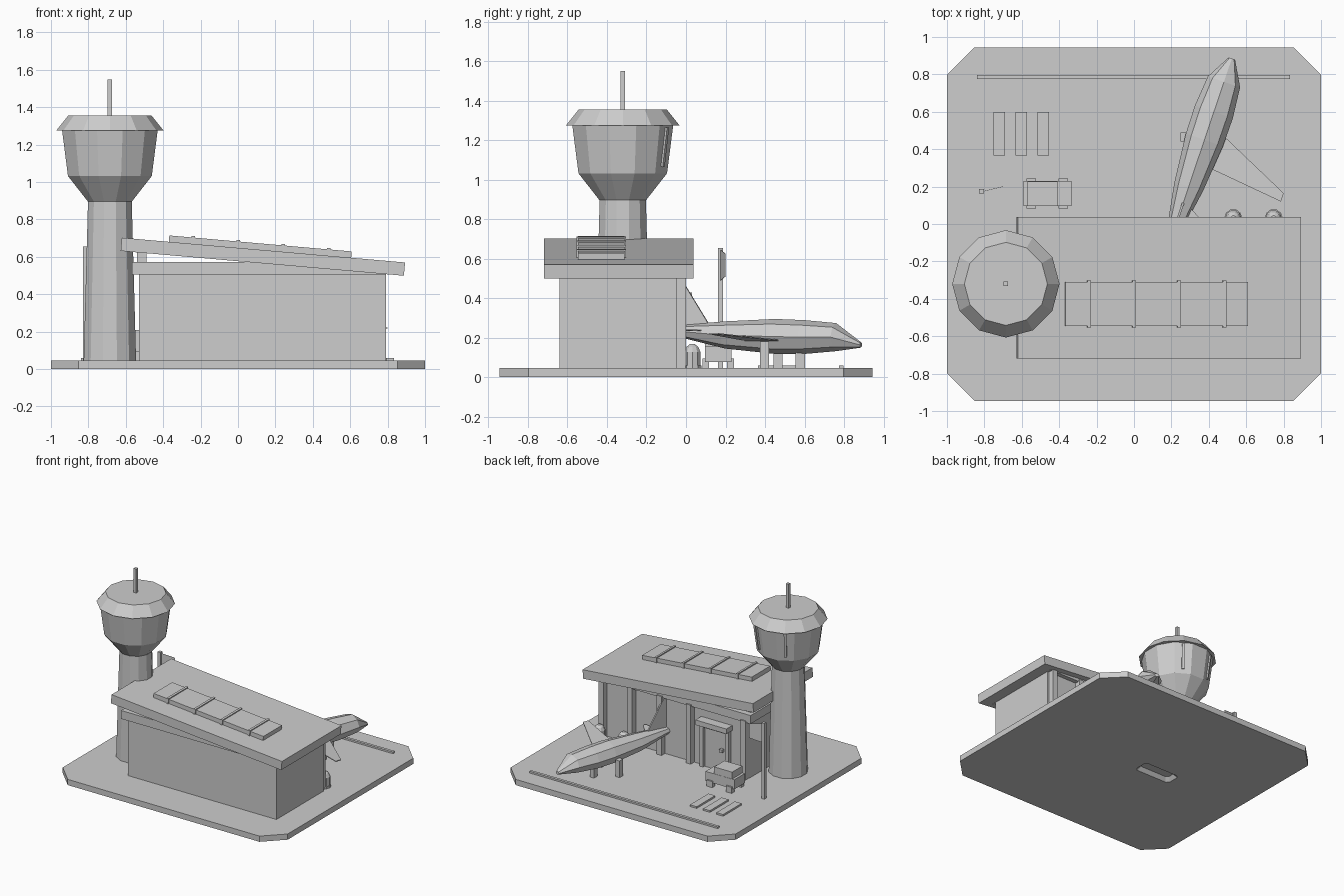
import bpy, bmesh, math
from mathutils import Vector, Matrix

old = bpy.data.objects.get("Cube")
if old:
    bpy.data.objects.remove(old, do_unlink=True)

grey = bpy.data.materials.new("plain_grey")
grey.use_nodes = True
grey.diffuse_color = (0.61, 0.61, 0.61, 1)
grey.node_tree.nodes["Principled BSDF"].inputs["Base Color"].default_value = (0.61, 0.61, 0.61, 1)

G = 0.046  # height of the ground surface


def add(name, bm):
    bmesh.ops.recalc_face_normals(bm, faces=bm.faces)
    mesh = bpy.data.meshes.new(name)
    bm.to_mesh(mesh)
    bm.free()
    mesh.materials.append(grey)
    ob = bpy.data.objects.new(name, mesh)
    bpy.context.collection.objects.link(ob)
    return ob


def box(name, x, y, z, matrix=None):
    """Box from three (low, high) ranges."""
    bm = bmesh.new()
    bmesh.ops.create_cube(bm, size=1)
    for v in bm.verts:
        v.co = [(r[0] + r[1]) / 2 + c * (r[1] - r[0]) for r, c in zip((x, y, z), v.co)]
    if matrix:
        bm.transform(matrix)
    return add(name, bm)


def loft(name, rings):
    """Closed skin over equal-length rings of points."""
    bm = bmesh.new()
    rows = [[bm.verts.new(p) for p in ring] for ring in rings]
    n = len(rows[0])
    for a, b in zip(rows, rows[1:]):
        for i in range(n):
            j = (i + 1) % n
            bm.faces.new((a[i], a[j], b[j], b[i]))
    bm.faces.new(rows[0][::-1])
    bm.faces.new(rows[-1])
    return add(name, bm)


def chamfered(name, cx, cy, cut, levels):
    """Slab with cut corners; levels give half length, half width and height."""
    rings = []
    for hx, hy, z in levels:
        outline = [(hx, cut - hy), (hx, hy - cut), (hx - cut, hy), (cut - hx, hy),
                   (-hx, hy - cut), (-hx, cut - hy), (cut - hx, -hy), (hx - cut, -hy)]
        rings.append([(cx + x, cy + y, z) for x, y in outline])
    return loft(name, rings)


def turned(name, cx, cy, profile, sides, shift=0.0):
    """Faceted solid of revolution from (radius, z) pairs; shift is a part of one side."""
    turn = [2 * math.pi * (i + shift) / sides for i in range(sides)]
    return loft(name, [[(cx + r * math.cos(a), cy + r * math.sin(a), z) for a in turn]
                       for r, z in profile])


def plate(name, points, offset):
    """Polygon thickened evenly along an offset vector."""
    off = Vector(offset) / 2
    return loft(name, [[Vector(p) - off for p in points], [Vector(p) + off for p in points]])


# Ground slab with cut corners and a tapered slot underneath
ground = chamfered("ground_slab", 0, 0, 0.148, [(1, 0.945, 0), (1, 0.945, G)])
cutter = chamfered("slot_cutter", -0.22, 0, 0.02, [(0.165, 0.07, -0.01), (0.135, 0.04, 0.03)])
cutter.hide_render = True
mod = ground.modifiers.new("slot", "BOOLEAN")
mod.object = cutter
mod.solver = "EXACT"
bpy.context.view_layer.objects.active = ground
bpy.ops.object.modifier_apply(modifier="slot")
bpy.data.objects.remove(cutter, do_unlink=True)

# Raised ground marks
box("long_ground_stripe", (-0.84, 0.835), (0.775, 0.797), (G, 0.06))
for x in (-0.72, -0.603, -0.485):
    box("short_ground_stripe", (x - 0.03, x + 0.03), (0.365, 0.6), (G, 0.06))

# Terminal building
box("terminal_walls", (-0.53, 0.79), (-0.64, -0.045), (G, 0.52))
box("wall_top_beam", (-0.567, 0.79), (-0.675, -0.01), (0.506, 0.573))
for y in (-0.6, -0.08):
    box("roof_post", (-0.54, -0.49), (y - 0.025, y + 0.025), (0.565, 0.65))
for x in (0.755, 0.5, 0.24, -0.02, -0.505):
    box("wall_pillar", (x - 0.022, x + 0.022), (-0.05, 0), (G, 0.52))

# Sloping roof and solar panel share one tilted frame
slope = Matrix.Translation((0.136, 0, 0.636)) @ Matrix.Rotation(math.radians(5), 4, "Y")
box("sloping_roof", (-0.76, 0.76), (-0.718, 0.038), (-0.071, 0), slope)
box("solar_panel", (-0.508, 0.471), (-0.546, -0.311), (-0.005, 0.034), slope)
for x in (-0.38, -0.139, 0.102, 0.347):
    box("panel_bar", (x - 0.009, x + 0.009), (-0.554, -0.303), (0, 0.042), slope)

# Door, frame, handle and awning
box("door", (-0.34, -0.15), (-0.05, -0.03), (G, 0.375))
for x in (-0.355, -0.13):
    box("door_jamb", (x - 0.015, x + 0.015), (-0.05, -0.01), (G, 0.395))
box("door_lintel", (-0.37, -0.115), (-0.05, -0.01), (0.365, 0.395))
box("door_awning", (-0.38, -0.105), (-0.05, 0.03), (0.39, 0.43))
box("door_handle", (-0.315, -0.29), (-0.035, -0.005), (0.205, 0.23))

# Control tower
TX, TY = -0.685, -0.32
turned("tower_stem", TX, TY, [(0.145, G), (0.138, 0.295), (0.121, 0.9)], 12, 0.5)
turned("tower_cab", TX, TY, [(0.122, 0.896), (0.232, 1.032), (0.265, 1.28)], 12, 0.5)
turned("tower_roof", TX, TY, [(0.287, 1.275), (0.222, 1.356)], 12)
box("tower_mast", (TX - 0.012, TX + 0.012), (TY - 0.012, TY + 0.012), (1.35, 1.549))
for angle in (60, 120):
    lean = (Matrix.Translation((TX, TY, 1.165)) @ Matrix.Rotation(math.radians(angle), 4, "Z")
            @ Matrix.Translation((0.242, 0, 0)) @ Matrix.Rotation(0.128, 4, "Y"))
    box("cab_mullion", (-0.01, 0.01), (-0.01, 0.01), (-0.1, 0.1), lean)

# Flagpole and pennant
box("flagpole", (-0.828, -0.803), (0.163, 0.188), (G, 0.655))
plate("flag", [(-0.805, 0.175, 0.645), (-0.805, 0.175, 0.49),
               (-0.7, 0.2, 0.51), (-0.7, 0.2, 0.625)], (0, 0.002, 0))

# Round-topped bollards
for x in (0.531, 0.747):
    turned("bollard", x, 0.032, [(0.048, G), (0.048, 0.06), (0.043, 0.06), (0.043, 0.128),
                                 (0.032, 0.153), (0.013, 0.168)], 10)

# Baggage cart
box("cart_body", (-0.59, -0.335), (0.095, 0.23), (0.078, 0.155))
box("cart_cab", (-0.57, -0.41), (0.097, 0.228), (0.155, 0.21))
for x in (-0.55, -0.378):
    for y in (0.1, 0.225):
        box("cart_wheel", (x - 0.025, x + 0.025), (y - 0.017, y + 0.017), (G, 0.095))

# Aircraft: fuselage stations give y, half width, bottom and top
across = Vector((0.947, -0.32, 0))
stations = [(-0.06, 0.035, 0.21, 0.262), (0.2, 0.08, 0.145, 0.283), (0.45, 0.105, 0.118, 0.295),
            (0.6, 0.107, 0.118, 0.289), (0.76, 0.091, 0.132, 0.274), (0.885, 0.018, 0.15, 0.178)]


def axis(y, z=0):
    return Vector((0.225 + 0.337 * y, y, z))


rings = []
for y, half, low, high in stations:
    rings.append([axis(y, (low + high) / 2) + across * half * math.cos(a)
                  + Vector((0, 0, (high - low) / 2 * math.sin(a)))
                  for a in (math.tau * i / 8 for i in range(8))])
loft("fuselage", rings)
plate("wing", [(0.46, 0.49, 0.185), (0.8, 0.165, 0.22),
               (0.785, 0.12, 0.22), (0.38, 0.31, 0.185)], (0, 0, 0.006))
plate("tailplane", [(0.27, 0.12, 0.235), (0.39, -0.01, 0.24),
                    (0.37, -0.03, 0.24), (0.23, 0.0, 0.235)], (0, 0, 0.006))
plate("tail_fin", [axis(-0.05, 0.24), axis(-0.05, 0.5), axis(-0.025, 0.5), axis(0.115, 0.27),
                   axis(0.1, 0.24)], across * 0.012)
for x, y in ((0.415, 0.578), (0.267, 0.465), (0.475, 0.397)):
    box("landing_leg", (x - 0.018, x + 0.018), (y - 0.023, y + 0.023), (G, 0.18))
